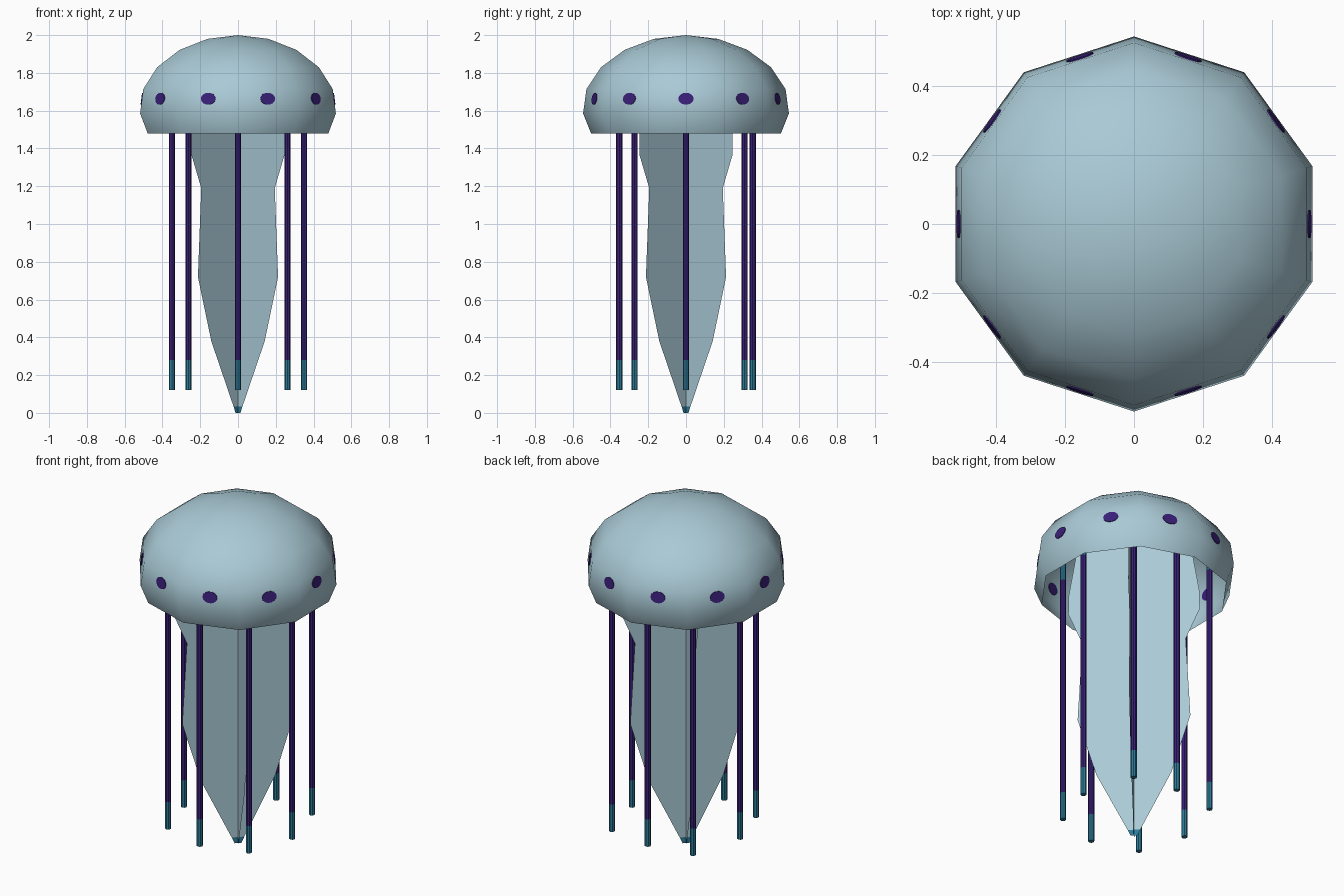
import bpy, bmesh, math
from mathutils import Matrix

if "Cube" in bpy.data.objects:
    bpy.data.objects.remove(bpy.data.objects["Cube"])


def material(name, rgb):
    m = bpy.data.materials.new(name)
    m.diffuse_color = (*rgb, 1)
    m.use_nodes = True
    m.node_tree.nodes["Principled BSDF"].inputs["Base Color"].default_value = m.diffuse_color
    return m


PALE = material("pale_blue", (0.40, 0.59, 0.67))
PURPLE = material("deep_purple", (0.042, 0.014, 0.19))
TEAL = material("teal", (0.026, 0.20, 0.32))


def finish(bm, name, mats, smooth=False):
    me = bpy.data.meshes.new(name)
    bm.to_mesh(me)
    bm.free()
    for m in mats:
        me.materials.append(m)
    for p in me.polygons:
        p.use_smooth = smooth
    ob = bpy.data.objects.new(name, me)
    bpy.context.collection.objects.link(ob)
    return ob


def loft(bm, rings, closed=True):
    n = len(rings[0])
    for a, b in zip(rings, rings[1:]):
        for i in range(n if closed else n - 1):
            j = (i + 1) % n
            bm.faces.new((a[i], a[j], b[j], b[i]))


def ring(bm, r, z, n, cx=0, cy=0):
    return [bm.verts.new((cx + r * math.cos(math.pi / 2 + i * math.tau / n),
                          cy + r * math.sin(math.pi / 2 + i * math.tau / n), z))
            for i in range(n)]


# Bell: open ten-sided dome, single sheet
bm = bmesh.new()
profile = [(0.503, 1.48), (0.545, 1.585), (0.527, 1.715),
           (0.45, 1.83), (0.325, 1.922), (0.17, 1.98)]
rings = [ring(bm, r, z, 10) for r, z in profile]
loft(bm, rings)
top = bm.verts.new((0, 0, 2.0))
for i in range(10):
    bm.faces.new((rings[-1][i], rings[-1][(i + 1) % 10], top))
finish(bm, "bell", [PALE], smooth=True)

# Spots: thin oval plates through the middle of each bell side
bm = bmesh.new()
for k in range(10):
    m = (Matrix.Rotation(k * math.tau / 10, 4, 'Z')
         @ Matrix.Translation((0.508, 0, 1.663))
         @ Matrix.Rotation(math.radians(82.5), 4, 'Y')
         @ Matrix.Diagonal((0.032, 0.041, 1, 1)))
    bmesh.ops.create_cone(bm, cap_ends=True, segments=14, radius1=1, radius2=1,
                          depth=0.008, matrix=m)
finish(bm, "bell_spots", [PURPLE])

# Mouth arms: two flat sheets crossing on the diagonals, teal at the tip
arm = [(0.018, 0), (0.034, 0.035), (0.20, 0.38), (0.30, 0.72), (0.275, 1.19),
       (0.35, 1.37), (0.348, 1.48), (0.274, 1.935)]
for label, ang in (("a", 45), ("b", 135)):
    c, s = math.cos(math.radians(ang)), math.sin(math.radians(ang))
    bm = bmesh.new()
    rows = [[bm.verts.new((t * r * c, t * r * s, z)) for t in (-1, 0, 1)]
            for r, z in arm]
    loft(bm, rows, closed=False)
    for f in bm.faces:
        f.material_index = int(f.calc_center_median().z < 0.035)
    finish(bm, "mouth_arm_" + label, [PALE, TEAL])

# Tentacles: thin straight rods with teal ends
spots = [(0.35, 0), (-0.35, 0), (0, 0.353), (0, -0.353),
         (0.262, -0.272), (-0.262, -0.272), (0.262, 0.31), (-0.262, 0.31)]
for i, (x, y) in enumerate(spots):
    bm = bmesh.new()
    rings = [ring(bm, 0.0165, z, 8, x, y) for z in (0.12, 0.28, 1.58, 1.8)]
    loft(bm, rings)
    bm.faces.new(rings[0][::-1])
    bm.faces.new(rings[-1])
    for f in bm.faces:
        z = f.calc_center_median().z
        f.material_index = int(z < 0.28 or z > 1.58)
    finish(bm, f"tentacle_{i + 1}", [PURPLE, TEAL], smooth=False)
